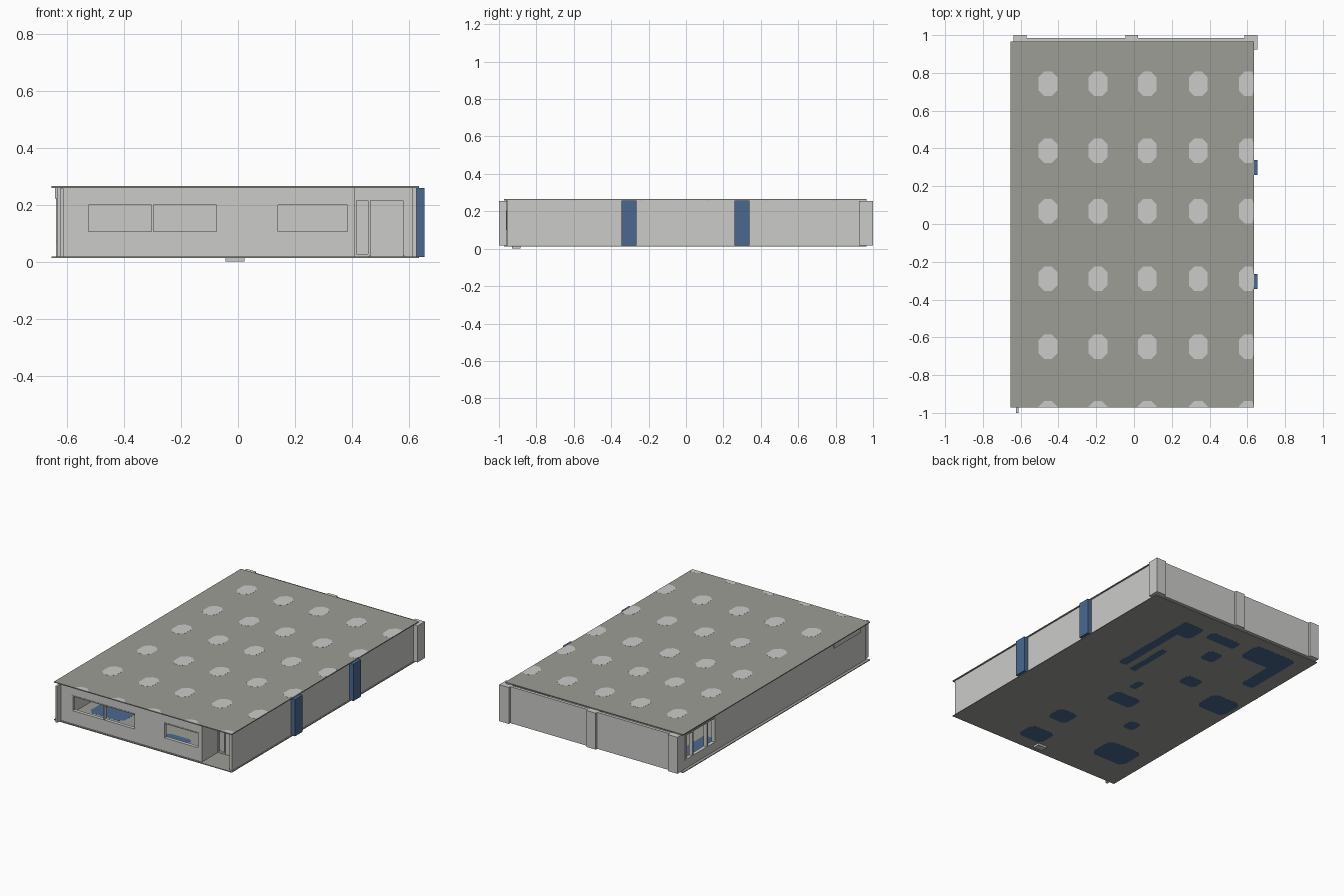
import bpy, bmesh

if "Cube" in bpy.data.objects:
    bpy.data.objects.remove(bpy.data.objects["Cube"])

def mat(name, r, g, b):
    m = bpy.data.materials.new(name)
    m.diffuse_color = (r, g, b, 1)
    m.use_nodes = True
    m.node_tree.nodes["Principled BSDF"].inputs["Base Color"].default_value = m.diffuse_color
    return m

LIGHT = mat("light grey", 0.60, 0.60, 0.585)
GREY = mat("mid grey", 0.34, 0.34, 0.31)
BLUE = mat("slate blue", 0.07, 0.14, 0.28)

def finish(bm, name, m):
    bmesh.ops.recalc_face_normals(bm, faces=bm.faces)
    me = bpy.data.meshes.new(name)
    bm.to_mesh(me)
    bm.free()
    me.materials.append(m)
    ob = bpy.data.objects.new(name, me)
    bpy.context.collection.objects.link(ob)
    return ob

def boxes(name, m, *specs):
    """One object from boxes given as x0,x1,y0,y1,z0,z1."""
    bm = bmesh.new()
    for x0, x1, y0, y1, z0, z1 in specs:
        vs = bmesh.ops.create_cube(bm, size=1)["verts"]
        for v in vs:
            v.co = (x0 + (x1 - x0) * (v.co.x + .5),
                    y0 + (y1 - y0) * (v.co.y + .5),
                    z0 + (z1 - z0) * (v.co.z + .5))
    return finish(bm, name, m)

# slab outline
X0, X1, Y0, Y1 = -.655, .635, -.972, .965

def plates(name, m, rects, z0, z1, cut):
    """Corner-cut rectangles as thin plates, clipped to the slab outline."""
    bm = bmesh.new()
    for x0, x1, y0, y1 in rects:
        c = min(x1 - x0, y1 - y0) * cut
        pts = [(x0 + c, y0), (x1 - c, y0), (x1, y0 + c), (x1, y1 - c),
               (x1 - c, y1), (x0 + c, y1), (x0, y1 - c), (x0, y0 + c)]
        out = []
        for x, y in pts:
            p = (min(max(x, X0), X1), min(max(y, Y0), Y1))
            if p not in out:
                out.append(p)
        f = bm.faces.new([bm.verts.new((x, y, z0)) for x, y in out])
        r = bmesh.ops.extrude_face_region(bm, geom=[f])
        for v in r["geom"]:
            if isinstance(v, bmesh.types.BMVert):
                v.co.z = z1
    return finish(bm, name, m)

ZB, ZT = .017, .26   # wall bottom and top

# floor and roof slabs
boxes("floor", GREY, (X0, X1, Y0, Y1, .013, .018))
boxes("roof", GREY, (X0, X1, Y0, Y1, .259, .265))

# light round patches on the roof
spots = [(x - .05, x + .05, y - .065, y + .065)
         for x in (-.455, -.19, .07, .34, .605)
         for y in (.742, .388, .068, -.29, -.65, -1.002)]
plates("roof_spots", LIGHT, spots, .2585, .2655, .3)

# blue patches on the floor
rugs = [(-.55, -.30, -.77, -.58), (.01, .19, -.88, -.74), (.05, .19, -.60, -.47),
        (-.32, -.24, -.40, -.31), (-.13, .06, -.20, -.085), (-.01, .04, 0, .09),
        (-.27, -.15, .24, .34), (-.63, -.42, .09, .27), (-.16, -.06, .55, .66),
        (.135, .18, .17, .48), (.225, .285, .19, .83), (.13, .285, .68, .83),
        (-.15, .07, .76, .84), (-.55, -.24, .72, .89), (-.55, -.46, .47, .80)]
plates("floor_patches", BLUE, rugs, .0125, .0185, .15)

# front wall with two window openings
FY0, FY1 = -.96, -.94
boxes("front_wall", LIGHT,
      (-.635, .41, FY0, FY1, ZB, .10), (-.635, .41, FY0, FY1, .205, ZT),
      (-.635, -.53, FY0, FY1, .10, .205), (-.07, .135, FY0, FY1, .10, .205),
      (.39, .41, FY0, FY1, .10, .205))

def window_frame(name, a, b, z0, z1, bars, t=.006):
    s = [(a, b, FY0 - .003, FY1, z0, z0 + t), (a, b, FY0 - .003, FY1, z1 - t, z1)]
    for x in [a + t / 2, b - t / 2] + bars:
        s.append((x - t / 2, x + t / 2, FY0 - .003, FY1, z0, z1))
    boxes(name, LIGHT, *s)

window_frame("wide_window_frame", -.53, -.07, .10, .205, [-.30])
window_frame("small_window_frame", .135, .39, .10, .205, [])

# recessed entrance: side wall, back wall, side light and door
EY0, EY1 = -.795, -.78
boxes("entrance_side_wall", LIGHT, (.39, .41, FY1, EY1, ZB, ZT))
boxes("entrance_back_wall", LIGHT,
      (.41, .62, EY0, EY1, .22, ZT), (.585, .62, EY0, EY1, ZB, .22),
      (.41, .46, EY0, EY1, ZB, .027))
boxes("entrance_frame", LIGHT,
      (.41, .416, EY0 - .005, EY1, .02, .22), (.457, .465, EY0 - .005, EY1, .02, .22),
      (.58, .587, EY0 - .005, EY1, .02, .22), (.41, .587, EY0 - .005, EY1, .214, .22))
boxes("door", LIGHT, (.465, .58, EY0 + .002, EY1, ZB, .214))

# right wall with two blue pillars
boxes("right_wall", LIGHT, (.61, .627, -.957, .965, ZB, ZT))
boxes("blue_pillars", BLUE,
      *[(.60, .655, y - .04, y + .04, ZB, .258) for y in (-.305, .30)])

# back wall with three pillars
boxes("back_wall", LIGHT, (-.635, .65, .965, .985, ZB, .256))
boxes("back_pillars", LIGHT,
      (-.638, -.57, .93, 1.0, ZB, .256), (-.045, .022, .95, 1.0, ZB, .256),
      (.585, .655, .925, 1.0, ZB, .256))

# left wall with a window opening near the back
LX0, LX1 = -.635, -.615
boxes("left_wall", LIGHT,
      (LX0, LX1, -.957, .60, ZB, ZT), (LX0, LX1, .60, .965, ZB, .07),
      (LX0, LX1, .60, .965, .24, ZT), (LX0, LX1, .915, .965, .07, .24))
boxes("left_window_frame", LIGHT,
      *[(LX0 - .003, LX1, y - .006, y + .006, .07, .24) for y in (.607, .69, .84, .909)],
      (LX0 - .003, LX1, .60, .915, .07, .077), (LX0 - .003, LX1, .60, .915, .233, .24))

# small wall box under the eave, front corner post, foot block
boxes("eave_box", LIGHT, (-.643, -.63, -.89, -.62, .222, .258))
boxes("front_corner_post", LIGHT, (-.625, -.612, -1.0, -.955, ZB, .256))
boxes("foot_block", LIGHT, (-.043, .022, -.93, -.885, 0, .016))
